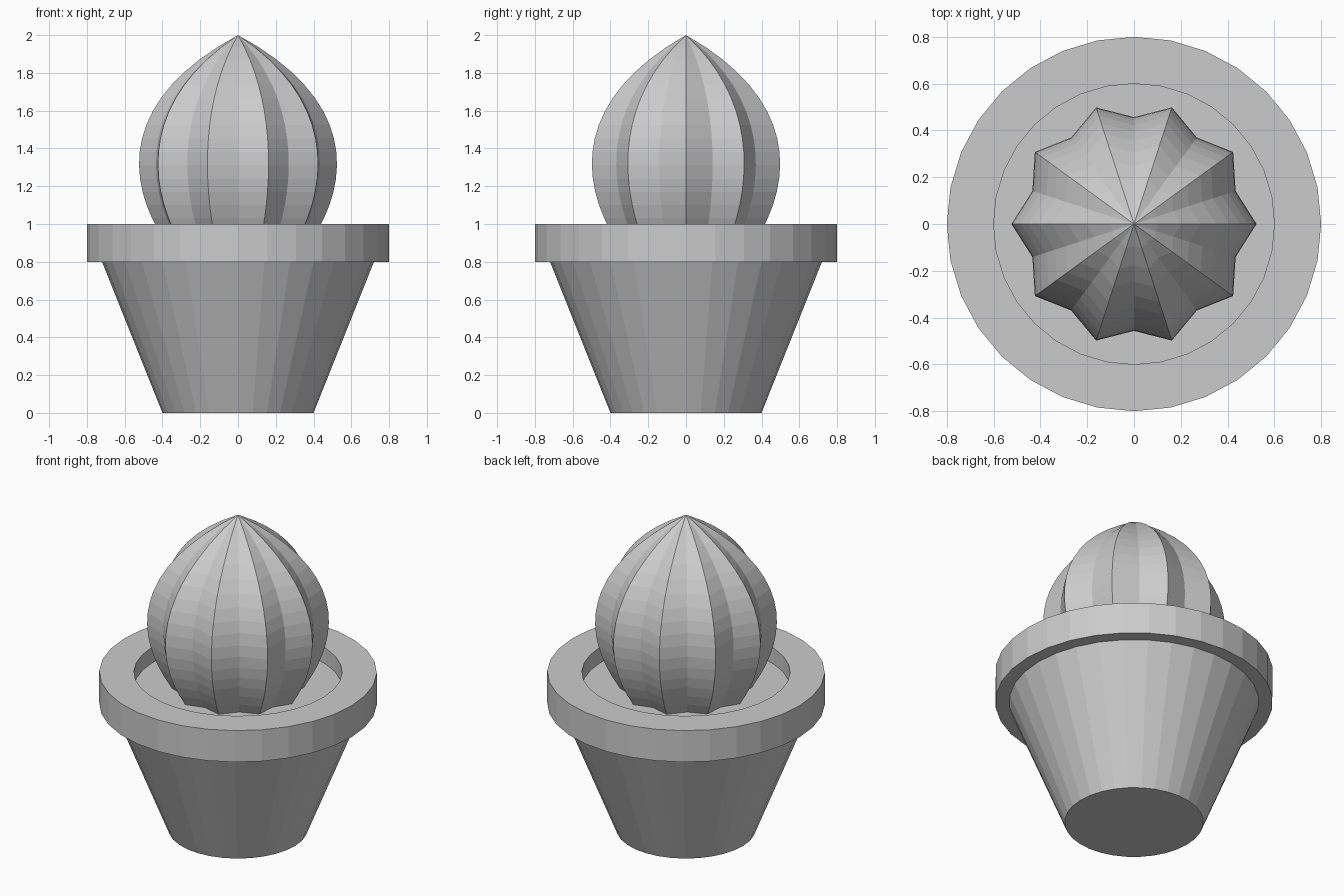
import bpy, bmesh, math

if "Cube" in bpy.data.objects:
    bpy.data.objects.remove(bpy.data.objects["Cube"])


def lathe(name, profile, sides, scale=lambda k: 1.0):
    """Revolve (radius, z) points; scale(k) varies radius per side; radius 0 makes a pole."""
    bm = bmesh.new()
    rings = []
    for r, z in profile:
        if r < 1e-6:
            rings.append([bm.verts.new((0, 0, z))] * sides)
        else:
            rings.append([bm.verts.new((r * scale(k) * math.cos(2 * math.pi * k / sides),
                                        r * scale(k) * math.sin(2 * math.pi * k / sides), z))
                          for k in range(sides)])
    for a, b in zip(rings, rings[1:]):
        for k in range(sides):
            n = (k + 1) % sides
            quad = dict.fromkeys((a[k], a[n], b[n], b[k]))
            bm.faces.new(list(quad))
    bmesh.ops.recalc_face_normals(bm, faces=bm.faces)
    me = bpy.data.meshes.new(name)
    bm.to_mesh(me)
    bm.free()
    ob = bpy.data.objects.new(name, me)
    bpy.context.collection.objects.link(ob)
    return ob


def bezier(p, t):
    w = ((1 - t) ** 3, 3 * t * (1 - t) ** 2, 3 * t * t * (1 - t), t ** 3)
    return tuple(sum(wi * q[i] for wi, q in zip(w, p)) for i in (0, 1))


# Tapered pot with overhanging rim and soil surface
lathe("pot", [(0, 0), (0.4, 0), (0.72, 0.8), (0.8, 0.8), (0.8, 1.0),
              (0.6, 1.0), (0.6, 0.9), (0, 0.9)], 32)

# Ribbed cactus: ten ridges alternating with valleys
curve = [(0.38, 0.9), (0.612, 1.24), (0.615, 1.67), (0, 2.0)]
steps = 16
lathe("cactus", [bezier(curve, i / steps) for i in range(steps + 1)], 20,
      lambda k: 1.0 if k % 2 == 0 else 0.872)
